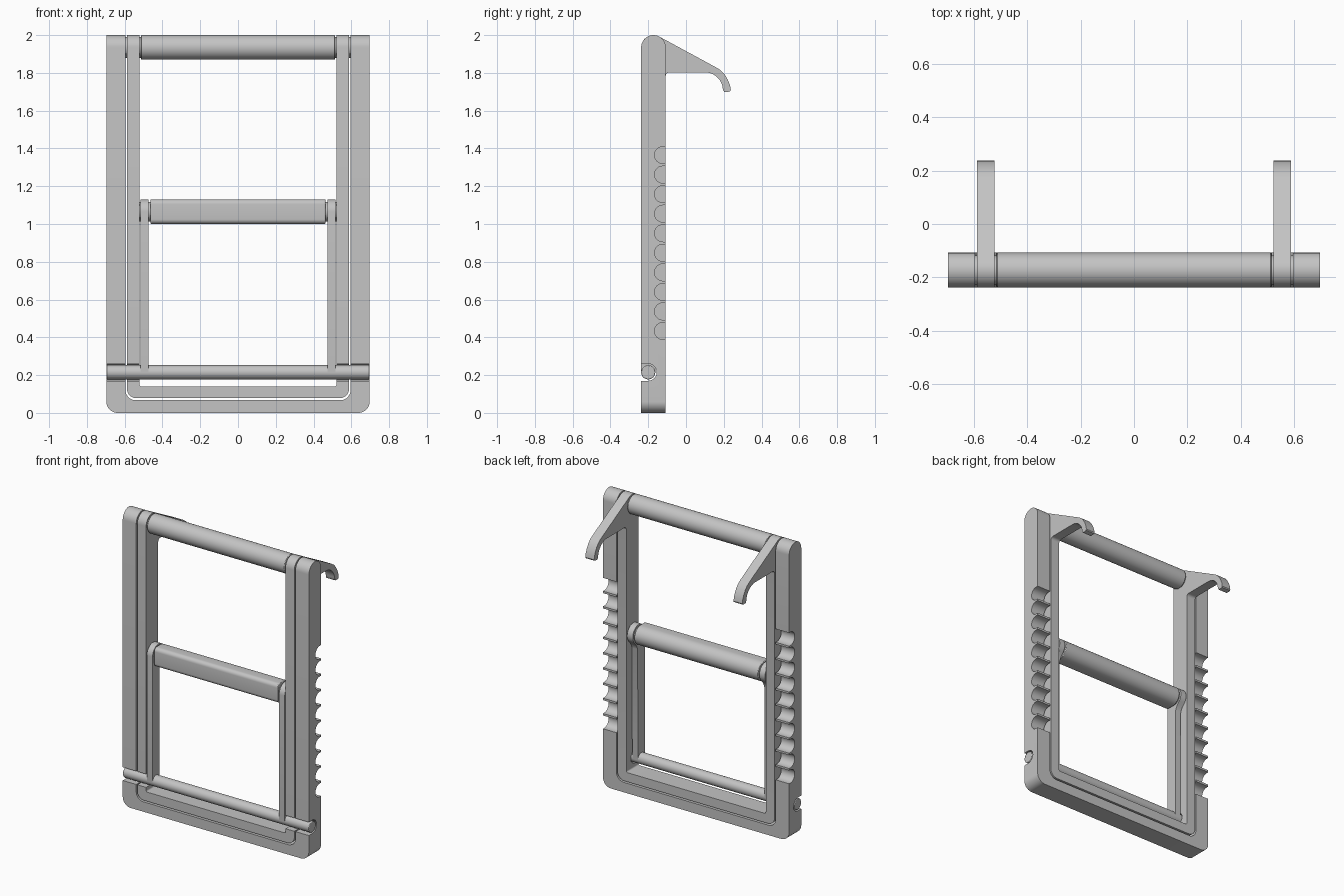
import bpy, bmesh
from math import sin, cos, radians
from mathutils import Vector

cube = bpy.data.objects.get("Cube")
if cube:
    bpy.data.objects.remove(cube, do_unlink=True)

grey = bpy.data.materials.new("plain grey")
grey.use_nodes = True
GREY = (0.55, 0.55, 0.55, 1)
grey.diffuse_color = GREY
grey.node_tree.nodes["Principled BSDF"].inputs["Base Color"].default_value = GREY

FRONT, BACK = -0.2375, -0.1075      # depth of the frames
MID, R = -0.1725, 0.065             # rounded top of the legs
TOP_Z, BAR_Z = 1.935, 1.065         # pivot heights
ROD_Y, ROD_Z, ROD_R = -0.2, 0.215, 0.0375


def arc(cu, cv, r, a0, a1, n=12):
    angles = [radians(a0 + (a1 - a0) * i / n) for i in range(n + 1)]
    return [(cu + r * cos(a), cv + r * sin(a)) for a in angles]


def extrude(name, points, start, end, axis):
    """Extrude a (y, z) outline along x or an (x, z) outline along y."""
    bm = bmesh.new()
    if axis == 'x':
        verts = [bm.verts.new((start, u, v)) for u, v in points]
        step = Vector((end - start, 0, 0))
    else:
        verts = [bm.verts.new((u, start, v)) for u, v in points]
        step = Vector((0, end - start, 0))
    face = bm.faces.new(verts)
    out = bmesh.ops.extrude_face_region(bm, geom=[face])
    moved = [g for g in out["geom"] if isinstance(g, bmesh.types.BMVert)]
    bmesh.ops.translate(bm, verts=moved, vec=step)
    bmesh.ops.recalc_face_normals(bm, faces=bm.faces)
    mesh = bpy.data.meshes.new(name)
    bm.to_mesh(mesh)
    bm.free()
    mesh.materials.append(grey)
    obj = bpy.data.objects.new(name, mesh)
    bpy.context.collection.objects.link(obj)
    return obj


def activate(obj):
    bpy.ops.object.select_all(action='DESELECT')
    obj.select_set(True)
    bpy.context.view_layer.objects.active = obj


def smooth(obj):
    activate(obj)
    bpy.ops.object.shade_smooth_by_angle(angle=radians(30))


def u_outline(w0, z0, r0, w1, z1, r1):
    """Front outline of a U-shaped frame with rounded corners."""
    return ([(-w0, 2.2)] + arc(-w0 + r0, z0 + r0, r0, 180, 270)
            + arc(w0 - r0, z0 + r0, r0, 270, 360) + [(w0, 2.2), (w1, 2.2)]
            + arc(w1 - r1, z1 + r1, r1, 360, 270)
            + arc(-w1 + r1, z1 + r1, r1, 270, 180) + [(-w1, 2.2)])


def frame(name, side, front):
    """Frame whose side and front outlines are both respected."""
    obj = extrude(name, front, -0.5, 0.5, 'y')
    helper = extrude(name + "_helper", side, -0.9, 0.9, 'x')
    helper.hide_render = True
    mod = obj.modifiers.new("side_shape", 'BOOLEAN')
    mod.operation, mod.solver, mod.object = 'INTERSECT', 'EXACT', helper
    activate(obj)
    bpy.ops.object.modifier_apply(modifier=mod.name)
    bpy.data.objects.remove(helper, do_unlink=True)
    smooth(obj)


def bar(name, outline, half):
    obj = extrude(name, outline, -half, half, 'x')
    bevel = obj.modifiers.new("soft_ends", 'BEVEL')
    bevel.width, bevel.segments = 0.004, 2
    bevel.limit_method, bevel.angle_limit = 'ANGLE', radians(60)
    smooth(obj)


# Front edge shared by both frames, with the slot for the locking rod
slot = ([(FRONT, -0.1), (FRONT, 0.17)] + arc(ROD_Y, ROD_Z, 0.045, -90, 90)
        + [(FRONT, 0.26)])

# Outer frame with ten rear notches
side = slot + arc(MID, TOP_Z, R, 180, 0, 20)
for i in range(10):
    z = 1.365 - i * 0.1035
    side += [(BACK, z + 0.045)] + arc(-0.122, z, 0.045, 90, 270) + [(BACK, z - 0.045)]
side.append((BACK, -0.1))
frame("outer_frame", side, u_outline(0.697, 0, 0.06, 0.596, 0.067, 0.055))

# Inner frame with hooks at the top
side = slot + arc(MID, TOP_Z, R, 180, 61, 14)
side += [(0.165, 1.826), (0.187, 1.811), (0.206, 1.79), (0.222, 1.762), (0.233, 1.735)]
side += [(0.2375, 1.71), (0.234, 1.703), (0.225, 1.70), (0.202, 1.70), (0.196, 1.708)]
side += arc(0.10, 1.708, 0.095, 8, 90)
side += arc(BACK + 0.02, 1.783, 0.02, 90, 180, 6) + [(BACK, -0.1)]
frame("inner_frame", side, u_outline(0.588, 0.078, 0.05, 0.522, 0.14, 0.01))

# Top bar and its pivot shaft
bar("top_bar", arc(MID, TOP_Z, R, 0, 352.5, 47), 0.514)
bar("top_pivot", arc(MID, TOP_Z, 0.055, 0, 350, 35), 0.62)

# Middle bar: flat front, rounded back
bar("middle_bar", arc(MID, BAR_Z, R, 90, -90, 20)
    + arc(FRONT + 0.025, BAR_Z - R + 0.025, 0.025, 270, 180, 6)
    + arc(FRONT + 0.025, BAR_Z + R - 0.025, 0.025, 180, 90, 6), 0.463)
bar("middle_pivot", arc(MID, BAR_Z, 0.052, 0, 350, 35), 0.53)

# Swinging stand legs
leg = (arc(MID, BAR_Z, R, 180, -40, 24)
       + [(-0.141, 1.004), (-0.153, 0.985), (-0.160, 0.965)]
       + arc(ROD_Y, ROD_Z, ROD_R, 0, -180, 16))
for label, s in (("left", 1), ("right", -1)):
    smooth(extrude(label + "_stand_leg", leg, s * 0.474, s * 0.516, 'x'))

# Locking rod
bar("locking_rod", arc(ROD_Y, ROD_Z, ROD_R, 0, 350, 35), 0.697)
